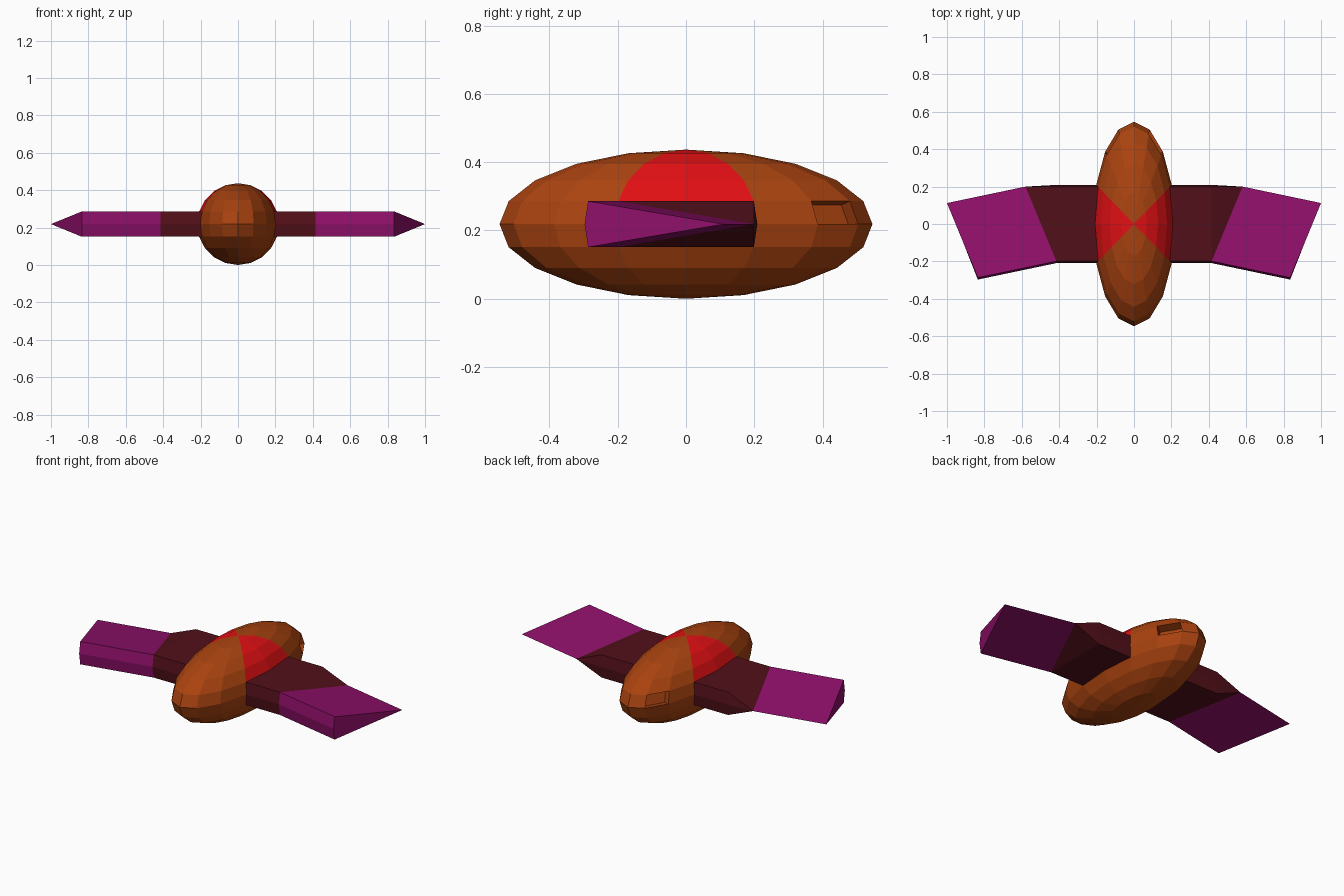
import bpy, bmesh
from math import sin, cos, radians

if "Cube" in bpy.data.objects:
    bpy.data.objects.remove(bpy.data.objects["Cube"])

R, LONG = 0.2185, 2.5                  # body radius and stretch along y
ZC = R                                 # centre height
HALF = R * sin(radians(18))            # half thickness of the wing
RING = cos(radians(18))


def material(name, rgb):
    m = bpy.data.materials.new(name)
    m.diffuse_color = (*rgb, 1)
    m.use_nodes = True
    m.node_tree.nodes["Principled BSDF"].inputs["Base Color"].default_value = m.diffuse_color
    return m


brown = material("brown", (0.40, 0.056, 0.005))
red = material("red", (0.75, 0.005, 0.007))
maroon = material("maroon", (0.085, 0.005, 0.010))
magenta = material("magenta", (0.28, 0.005, 0.145))


def add_object(name, bm, mats):
    bmesh.ops.recalc_face_normals(bm, faces=bm.faces)
    mesh = bpy.data.meshes.new(name)
    bm.to_mesh(mesh)
    bm.free()
    for m in mats:
        mesh.materials.append(m)
    ob = bpy.data.objects.new(name, mesh)
    bpy.context.collection.objects.link(ob)
    return ob


# Body: stretched sphere with red shoulders, open wing roots and two rear slots
bm = bmesh.new()
bmesh.ops.create_uvsphere(bm, u_segments=16, v_segments=10, radius=1)
roots, slots = [], []
for f in bm.faces:
    c = f.calc_center_median()
    side = abs(c.y) < abs(c.x) * 0.41            # within 22.5 degrees of the x axis
    if side and c.z > 0.31:
        f.material_index = 1
    elif side and abs(c.z) < 0.3:
        roots.append(f)
    elif c.y > 0 and 0 < c.z < 0.3 and 0.42 < abs(c.x) / c.y < 0.98:
        slots.append(f)
for v in bm.verts:
    v.co = (v.co.x * R, v.co.y * R * LONG, v.co.z * R + ZC)
bm.normal_update()
for f in slots:
    inward = -0.05 * f.normal
    new = bmesh.ops.extrude_discrete_faces(bm, faces=[f])["faces"][0]
    bmesh.ops.translate(bm, verts=new.verts, vec=inward)
bmesh.ops.delete(bm, geom=roots, context='FACES')
add_object("body", bm, [brown, red])

# Wing: section loop walked as (side along y, level in z)
LOOP = [(-1, -1), (-1, 0), (-1, 1), (0, 1), (1, 1), (1, 0), (1, -1), (0, -1)]
Y_EDGE = R * LONG * sin(radians(22.5))
X_EDGE = R * cos(radians(22.5))


def root(s, l):
    k = RING if l else 1
    return ((X_EDGE if s else R) * k, s * Y_EDGE * k, ZC + l * HALF)


def straight(s, l):
    return (0.415, root(s, l)[1], ZC + l * HALF)


def wedge(s, l):
    t = (s + 1) / 2                              # pinched to a point at the back
    x, y, z = straight(s, l)
    return (x + 0.165 * t, s * 0.2 if s > 0 else y, ZC + l * HALF * (1 - t))


def tip(s, l):
    x, y, z = wedge(s, l)
    return (x + 0.42, y - 0.088, z)


bm = bmesh.new()
rings = [[bm.verts.new(fn(s, l)) for s, l in LOOP] for fn in (root, straight, wedge, tip)]
for i, (a, b) in enumerate(zip(rings, rings[1:])):
    for j in range(8):
        k = (j + 1) % 8
        bm.faces.new((a[j], a[k], b[k], b[j])).material_index = i // 2
bm.faces.new(rings[-1]).material_index = 1
bmesh.ops.remove_doubles(bm, verts=bm.verts, dist=0.0005)
wings = add_object("wings", bm, [maroon, magenta])
wings.modifiers.new("mirror", 'MIRROR').use_mirror_merge = False
